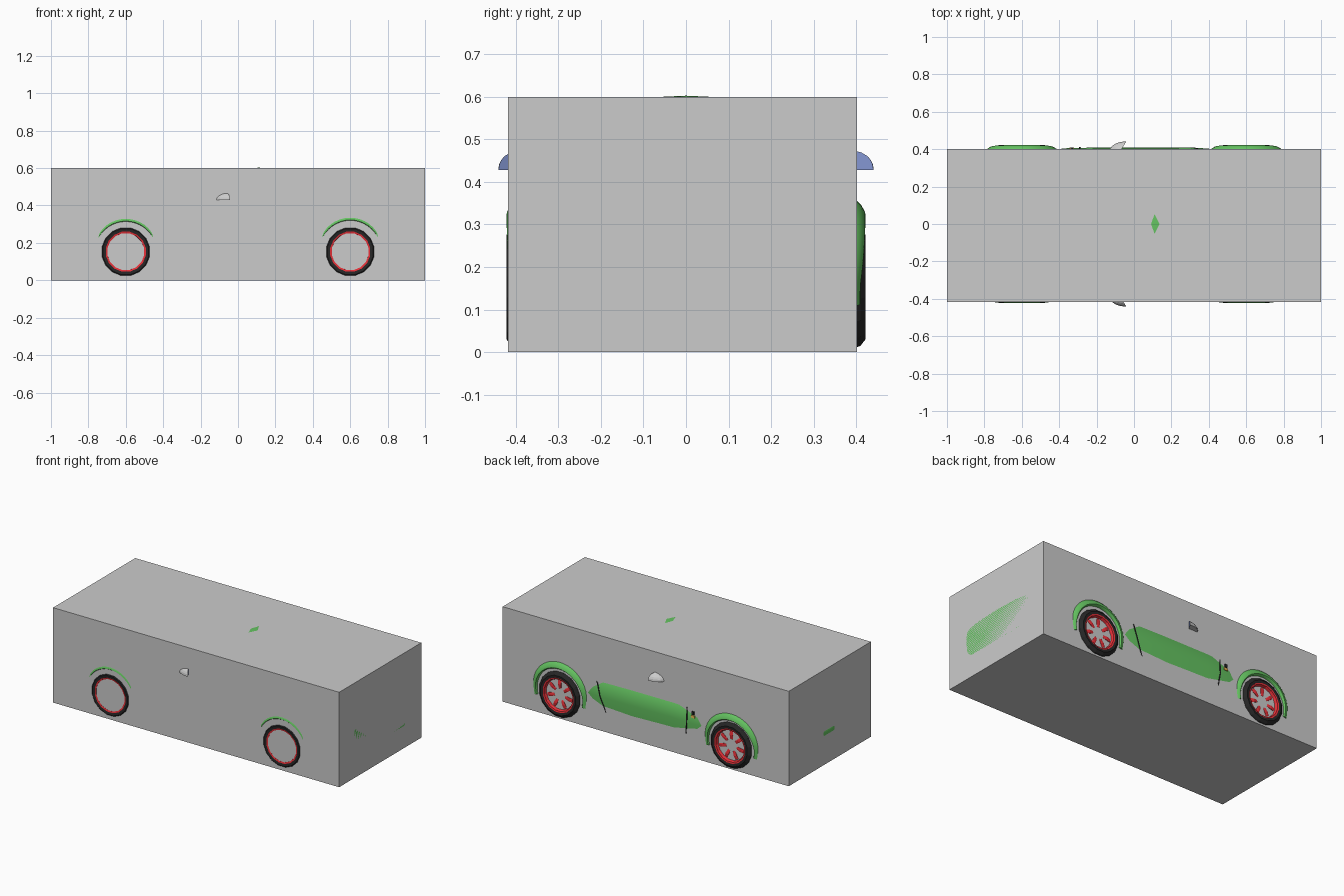
import bpy, bmesh, math
from mathutils import Vector

if "Cube" in bpy.data.objects:
    bpy.data.objects.remove(bpy.data.objects["Cube"])


def mat(name, r, g, b):
    m = bpy.data.materials.new(name)
    m.diffuse_color = (r, g, b, 1)
    m.use_nodes = True
    m.node_tree.nodes["Principled BSDF"].inputs["Base Color"].default_value = m.diffuse_color
    return m


GREEN = mat("paint_green", 0.13, 0.55, 0.12)
BLACK = mat("rubber_black", 0.02, 0.02, 0.02)
RED = mat("rim_red", 0.8, 0.03, 0.04)
BLUE = mat("glass_blue", 0.25, 0.33, 0.7)
DARK = mat("window_dark", 0.05, 0.06, 0.08)
SILVER = mat("silver", 0.8, 0.8, 0.8)
AMBER = mat("amber", 0.9, 0.5, 0.1)


def make(name, verts, faces, mats=(), smooth=None):
    me = bpy.data.meshes.new(name)
    me.from_pydata(verts, [], faces)
    bm = bmesh.new()
    bm.from_mesh(me)
    bmesh.ops.recalc_face_normals(bm, faces=bm.faces)
    bm.to_mesh(me)
    bm.free()
    ob = bpy.data.objects.new(name, me)
    bpy.context.collection.objects.link(ob)
    for m in mats:
        me.materials.append(m)
    if smooth:
        bpy.ops.object.select_all(action='DESELECT')
        ob.select_set(True)
        bpy.context.view_layer.objects.active = ob
        bpy.ops.object.shade_smooth_by_angle(angle=math.radians(smooth))
    return ob


def block(name, x0, x1, y0, y1, z0, z1, *mats):
    v = [(x, y, z) for x in (x0, x1) for y in (y0, y1) for z in (z0, z1)]
    f = [(0, 1, 3, 2), (4, 6, 7, 5), (0, 4, 5, 1), (2, 3, 7, 6), (0, 2, 6, 4), (1, 5, 7, 3)]
    return make(name, v, f, mats)


def loft(name, rings, mats, closed=False, caps=True, smooth=None):
    n = len(rings[0])
    v = [p for r in rings for p in r]
    f = []
    for i in range(len(rings) - (0 if closed else 1)):
        a, b = i * n, ((i + 1) % len(rings)) * n
        f += [(a + j, a + (j + 1) % n, b + (j + 1) % n, b + j) for j in range(n)]
    if caps and not closed:
        f += [tuple(range(n)), tuple(range(len(v) - n, len(v)))]
    return make(name, v, f, mats, smooth)


def mirrored(x, half):
    # half section from bottom centre to top centre, closed around y = 0
    return [(x, y, z) for y, z in half] + [(x, -y, z) for y, z in half[-2:0:-1]]


def spin(name, cx, cz, profile, sides, m, smooth=None):
    # closed (radius, y) profile turned about a wheel axle
    rings = []
    for i in range(sides):
        a = 2 * math.pi * (i + 0.5) / sides
        rings.append([(cx + r * math.cos(a), y, cz + r * math.sin(a)) for r, y in profile])
    return loft(name, rings, [m], closed=True, smooth=smooth)


# big enclosing box
block("enclosing_box", -1, 1, -0.418, 0.402, 0, 0.6)

# lower body: x, half width, floor, top
stations = [(-1.001, .05, .185, .21), (-.97, .22, .12, .25), (-.9, .32, .08, .29), (-.78, .375, .06, .325),
            (-.6, .393, .06, .35), (-.43, .398, .06, .36), (-.36, .405, .06, .365), (-.2, .409, .06, .37),
            (.1, .4095, .055, .37), (.3, .408, .05, .37), (.37, .405, .05, .37), (.45, .398, .05, .375),
            (.6, .394, .06, .385), (.8, .375, .07, .375), (.92, .33, .09, .36), (1.0, .27, .14, .33)]
rings = []
for x, w, b, t in stations:
    h = t - b
    rings.append(mirrored(x, [(0, b), (.85 * w, b), (.97 * w, b + .16 * h), (w, b + .52 * h),
                              (.985 * w, b + .81 * h), (.9 * w, b + .95 * h), (.6 * w, t), (0, t + .03 * h)]))
body = loft("car_body", rings, [GREEN], smooth=35)

# wheel wells cut from the body
for x in (-.6, .6):
    for s in (-1, 1):
        cut = spin("well_cutter", x, .155, [(.0001, s * .22), (.163, s * .22), (.163, s * .5), (.0001, s * .5)], 24, BLACK)
        cut.hide_render = True
        md = body.modifiers.new("well", 'BOOLEAN')
        md.operation, md.object, md.solver = 'DIFFERENCE', cut, 'EXACT'
        bpy.context.view_layer.objects.active = body
        bpy.ops.object.modifier_apply(modifier=md.name)
        bpy.data.objects.remove(cut)

# cabin with painted roof: x, roof height, roof half width, belt half width
cab = [(-.34, .37, .24, .3), (-.05, .555, .23, .35), (.03, .592, .23, .355), (.11, .6025, .23, .355),
       (.2, .594, .23, .355), (.4, .555, .22, .34), (.72, .44, .2, .3), (.9, .36, .18, .24)]
rings = [mirrored(x, [(0, .34), (b, .34), (b, min(.38, t - .01)), (r, t - .025), (.55 * r, t - .006), (0, t)])
         for x, t, r, b in cab]
cabin = loft("cabin", rings, [GREEN, DARK], smooth=25)
for p in cabin.data.polygons:
    c, n = p.center, p.normal
    side = abs(n.y) > .5 and c.z > .4 and -.25 < c.x < .6
    screen = n.z > .4 and (c.x < -.1 or .45 < c.x < .75)
    p.material_index = 1 if side or screen else 0

for cx, tag, lift in ((-.6, "front", 0), (.6, "rear", .006)):
    for s, lr in ((-1, "right"), (1, "left")):
        cz = .153
        nm = tag + "_" + lr
        # tyre, rim and hub
        spin(nm + "_tyre", cx, cz, [(r, s * y) for r, y in
             [(.1, .405), (.108, .42), (.125, .422), (.141, .41), (.15, .385), (.15, .26), (.1, .25)]], 16, BLACK)
        spin(nm + "_rim", cx, cz, [(r, s * y) for r, y in
             [(.092, .395), (.1, .4185), (.109, .4205), (.109, .27), (.095, .27)]], 16, RED)
        spin(nm + "_hub", cx, cz, [(.001, s * .4), (.03, s * .396), (.03, s * .3), (.001, s * .3)], 16, RED)
        # seven bowed spokes
        for k in range(7):
            a = math.pi / 2 + k * 2 * math.pi / 7
            d, t = Vector((math.cos(a), 0, math.sin(a))), Vector((-math.sin(a), 0, math.cos(a)))
            o = Vector((cx, 0, cz))
            rs = []
            for r, w, y in [(.02, .008, .392), (.04, .009, .404), (.065, .011, .408), (.085, .011, .405), (.1, .01, .395)]:
                c = o + d * r
                rs.append([c + t * u * w + Vector((0, s * v, 0)) for u, v in
                           [(-1, y - .02), (-1, y - .002), (-.5, y), (.5, y), (1, y - .002), (1, y - .02)]])
            loft(nm + "_spoke", rs, [RED])
        # flared wheel arch
        rs = []
        for i in range(25):
            a = math.radians(-14 + 208 * i / 24)
            drop = .012 * (1 - max(0, math.sin(a))) ** 2
            g = lift * max(0, math.sin(a))
            rs.append([(cx + (r + g) * math.cos(a), s * (y - drop), cz + (r + g) * math.sin(a)) for r, y in
                       [(.158, .35), (.158, .414), (.164, .4215), (.171, .4205), (.186, .412), (.2, .398), (.21, .36)]])
        loft(nm + "_arch", rs, [GREEN], smooth=40)

for s, lr in ((-1, "right"), (1, "left")):
    # door mirror: domed shell cut flat below and behind
    bm = bmesh.new()
    bmesh.ops.create_uvsphere(bm, u_segments=20, v_segments=12, radius=1)
    for v in bm.verts:
        v.co = Vector((-.05 + .082 * v.co.x, s * (.385 + .056 * v.co.y), .43 + .045 * v.co.z))
    for co, no in (((0, 0, .428), (0, 0, -1)), ((-.045, s * .435, 0), (.84, s * -.5, 0))):
        bmesh.ops.bisect_plane(bm, geom=bm.verts[:] + bm.edges[:] + bm.faces[:], plane_co=co,
                               plane_no=no, clear_outer=True)
        fill = bmesh.ops.holes_fill(bm, edges=[e for e in bm.edges if e.is_boundary], sides=0)
    for f in fill["faces"]:
        f.material_index = 1
    bmesh.ops.recalc_face_normals(bm, faces=bm.faces)
    ob = make(lr + "_mirror", [], [], [SILVER, BLUE])
    bm.to_mesh(ob.data)
    bm.free()
    block(lr + "_mirror_stalk", -.1, -.075, *sorted((s * .33, s * .39)), .425, .44, GREEN)

    # door seams
    for nm, pts in (("rear", [(.34, .4035, .305), (.315, .4085, .215), (.275, .4, .115)]),
                    ("front", [(-.29, .4035, .31), (-.29, .409, .22), (-.28, .401, .14)])):
        rs = [[(x + dx, s * (y + dy), z) for dx, dy in ((-.003, -.004), (-.003, .0015), (.003, .0015), (.003, -.004))]
              for x, y, z in pts]
        loft(lr + "_" + nm + "_door_seam", rs, [BLACK])
    # side marker lamp behind the front wheel
    block(lr + "_side_lamp", -.345, -.32, *sorted((s * .39, s * .409)), .255, .27, AMBER)
    block(lr + "_side_vent", -.34, -.325, *sorted((s * .39, s * .4085)), .275, .295, BLACK)
    # head and tail lamps
    block(lr + "_headlamp", -.93, -.86, *sorted((s * .2, s * .28)), .23, .285, SILVER)
    block(lr + "_tail_lamp", .95, .998, *sorted((s * .15, s * .25)), .26, .31, RED)

# lower bumper grille
block("front_grille", -.972, -.93, -.15, .15, .125, .165, BLACK)
